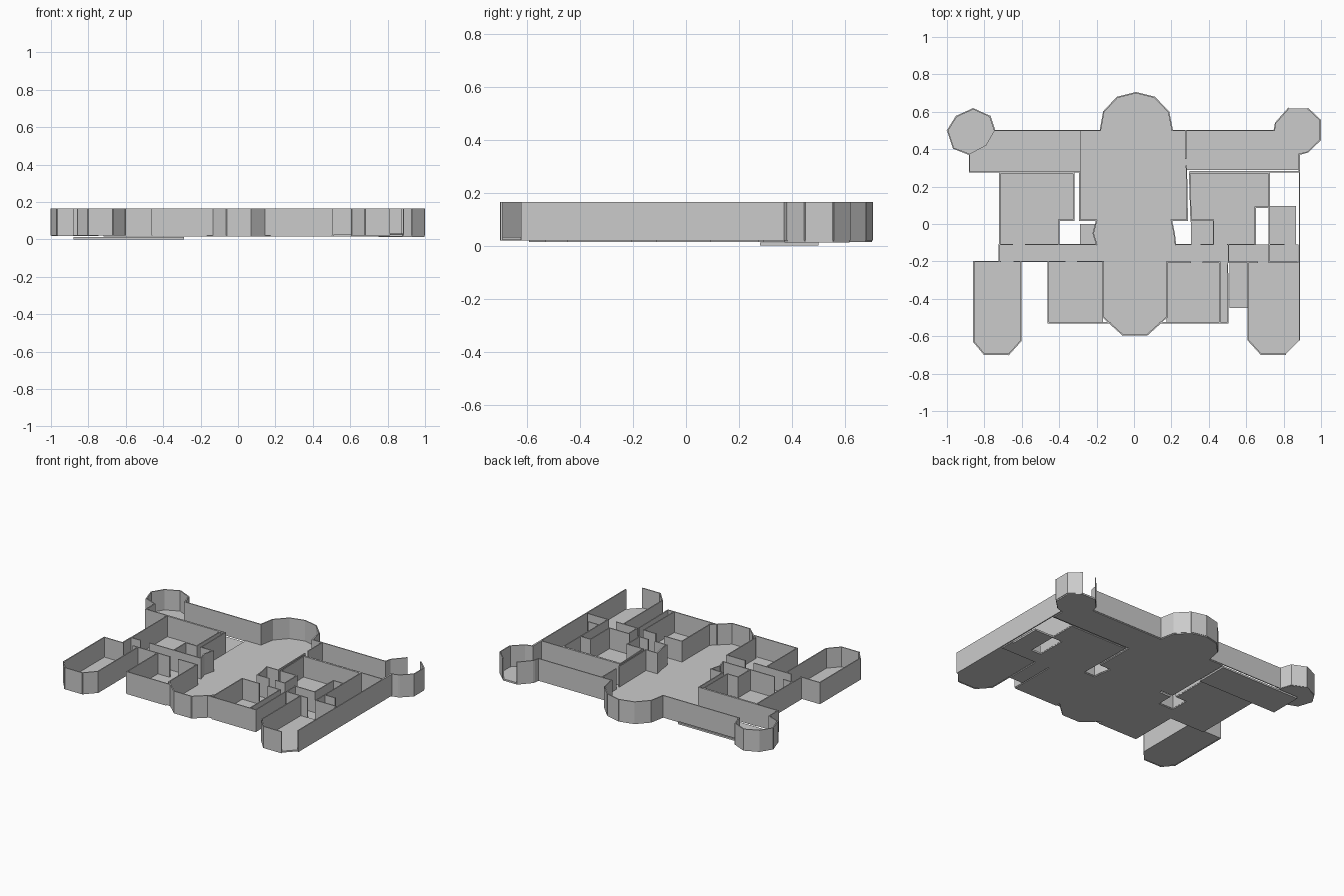
import bpy, bmesh
from mathutils import Vector

if "Cube" in bpy.data.objects:
    bpy.data.objects.remove(bpy.data.objects["Cube"])

T = 0.007            # wall thickness
Z0, Z1 = 0.02, 0.165  # wall bottom and top


def finish(name, bm):
    bmesh.ops.recalc_face_normals(bm, faces=bm.faces)
    me = bpy.data.meshes.new(name)
    bm.to_mesh(me)
    bm.free()
    ob = bpy.data.objects.new(name, me)
    bpy.context.collection.objects.link(ob)
    return ob


def prism(bm, pts, z0, z1):
    f = bm.faces.new([bm.verts.new((x, y, z0)) for x, y in pts])
    r = bmesh.ops.extrude_face_region(bm, geom=[f], use_keep_orig=True)
    for v in r["geom"]:
        if isinstance(v, bmesh.types.BMVert):
            v.co.z = z1


def floor(name, pts, z0=0.014, z1=0.026):
    bm = bmesh.new()
    prism(bm, pts, z0, z1)
    finish(name, bm)


def rect(x0, x1, y0, y1):
    return [(x0, y0), (x1, y0), (x1, y1), (x0, y1)]


def walls(name, *paths):
    # every path is an open run of straight wall panels
    bm = bmesh.new()
    for path in paths:
        for a, b in zip(path, path[1:]):
            a, b = Vector(a), Vector(b)
            d = (b - a).normalized() * T / 2
            n = Vector((-d.y, d.x))
            prism(bm, [a - d - n, b + d - n, b + d + n, a - d + n], Z0, Z1)
    finish(name, bm)


# Outlines of the curved and chamfered ends
apse = [(-.18, .5), (-.162, .6), (-.09, .677), (.01, .702), (.11, .677), (.185, .6), (.205, .5)]
bay = [(-.162, -.5), (-.13, -.53), (-.06, -.593), (.07, -.593), (.14, -.53), (.172, -.5)]
tower_l = [(-.745, .5), (-.77, .575), (-.86, .616), (-.95, .575), (-.997, .5), (-.965, .405), (-.88, .372)]
tower_r = [(.75, .5), (.757, .54), (.825, .617), (.93, .617), (.996, .555), (.996, .45), (.93, .385), (.88, .372)]
wing_l = [(-.605, -.2), (-.605, -.625), (-.67, -.697), (-.8, -.697), (-.856, -.63), (-.856, -.2)]
wing_r = [(.885, -.205), (.885, -.62), (.81, -.697), (.68, -.697), (.61, -.62), (.61, -.205)]

# Floors
floor("hall_floor", [(-.165, -.5), (.175, -.5), (.175, -.11), (.222, -.11), (.215, -.05), (.2, .02),
                     (.285, .02), (.28, .5), (-.29, .5), (-.29, .02), (-.2, .02), (-.215, -.05),
                     (-.205, -.11), (-.165, -.11)])
floor("apse_floor", apse)
floor("bay_floor", bay)
floor("left_gallery_floor", rect(-.88, -.29, .28, .5), 0, .012)
floor("right_gallery_floor", rect(.28, .88, .29, .5))
floor("left_tower_floor", tower_l + [(-.79, .42)], .018, .028)
floor("right_tower_floor", tower_r + [(.78, .42)], .012, .024)
floor("left_corridor_floor", rect(-.72, -.165, -.2, -.11))
floor("right_corridor_floor", rect(.175, .88, -.205, -.11))
floor("left_room_floor", [(-.72, -.11), (-.40, -.11), (-.40, .02), (-.32, .02), (-.32, .275), (-.72, .275)])
floor("left_nook_floor", rect(-.29, -.205, -.11, .0))
floor("right_room_floor", [(.305, -.11), (.65, -.11), (.65, .09), (.725, .09), (.725, .275), (.3, .275)])
floor("closet_floor", rect(.725, .865, -.2, .095))
floor("left_front_room_floor", rect(-.46, -.165, -.53, -.2))
floor("right_front_room_floor", rect(.175, .503, -.53, -.205))
floor("stair_floor", rect(.51, .61, -.45, -.205))
floor("left_wing_floor", wing_l, .022, .032)
floor("right_wing_floor", wing_r, .022, .032)

# Outer walls
walls("apse_wall", apse)
walls("bay_wall", bay)
walls("back_wall", [(-.745, .5), (-.18, .5)], [(.205, .5), (.75, .5)])
walls("left_tower_wall", tower_l)
walls("right_tower_wall", tower_r[:3], tower_r[3:])
walls("left_wing_wall", wing_l, [(-.856, -.2), (-.715, -.2)], [(-.64, -.2), (-.605, -.2)])
walls("right_wing_wall", wing_r[2:], [(.61, -.205), (.66, -.205)], [(.725, -.205), (.87, -.205)])
walls("right_side_wall", [(.885, -.62), (.885, .37)])
walls("left_gallery_wall", [(-.88, .372), (-.88, .278), (-.29, .278), (-.29, .02), (-.2, .02),
                            (-.218, -.05), (-.2, -.11)])
walls("right_gallery_wall", [(.88, .28), (.3, .28)], [(.88, .372), (.88, .29)],
      [(.28, .31), (.285, .02), (.2, .02), (.215, -.05), (.222, -.11)])
walls("gallery_pier", [(.277, .35), (.277, .5)])

# Inner rooms
walls("left_room_wall", [(-.65, -.11), (-.718, -.11), (-.718, .272), (-.322, .272), (-.322, .02),
                         (-.402, .02), (-.402, -.11), (-.58, -.11)])
walls("right_room_wall", [(.36, -.11), (.425, -.11), (.425, .02), (.305, .02), (.297, .272),
                          (.723, .272), (.723, .09), (.648, .09), (.648, -.11), (.5, -.11)])
walls("closet_wall", [(.723, .09), (.723, -.205)], [(.725, -.11), (.8, -.11)])
walls("left_corridor_wall", [(-.72, -.11), (-.72, -.2)], [(-.605, -.2), (-.46, -.2)],
      [(-.402, -.11), (-.2, -.11)])
walls("right_corridor_wall", [(.222, -.11), (.305, -.11)], [(.505, -.11), (.505, -.2)],
      [(.51, -.205), (.61, -.205)])
walls("left_front_room_wall", [(-.37, -.2), (-.458, -.2), (-.458, -.528), (-.13, -.528)],
      [(-.165, -.5), (-.165, -.2), (-.3, -.2)])
walls("right_front_room_wall", [(.14, -.528), (.503, -.528), (.5, -.22)],
      [(.3, -.205), (.175, -.205), (.175, -.5)], [(.37, -.205), (.458, -.205), (.458, -.528)])
